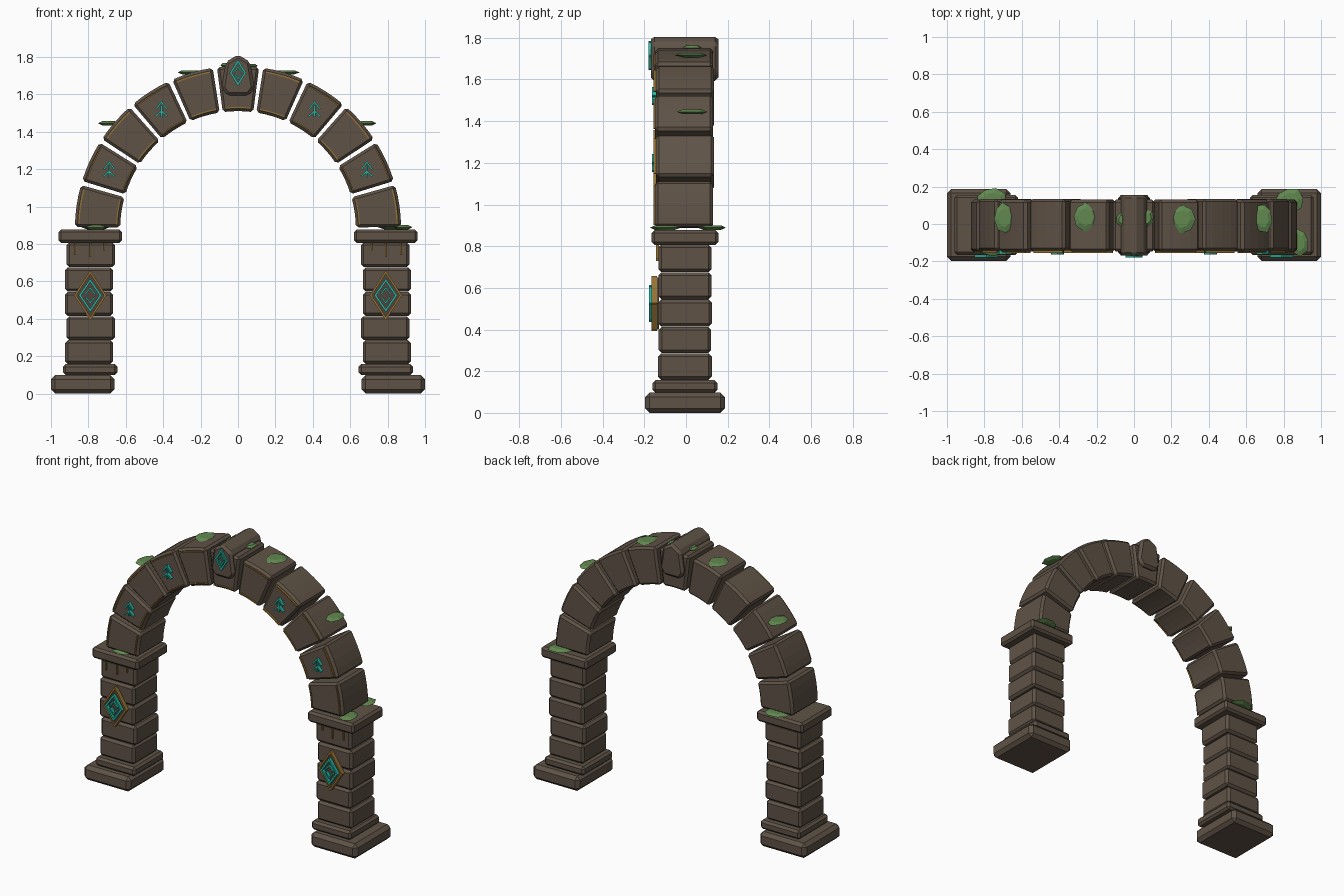
import bpy, bmesh, random
from math import sin, cos, radians, hypot, pi

random.seed(4)
cube = bpy.data.objects.get("Cube")
if cube:
    bpy.data.objects.remove(cube, do_unlink=True)


def material(name, rgb):
    m = bpy.data.materials.new(name)
    m.use_nodes = True
    m.diffuse_color = (*rgb, 1)
    m.node_tree.nodes["Principled BSDF"].inputs["Base Color"].default_value = (*rgb, 1)
    return m


STONE = material("brown stone", (0.115, 0.086, 0.062))
PLATE = material("dark plate", (0.085, 0.058, 0.045))
GOLD = material("old gold", (0.30, 0.17, 0.035))
TEAL = material("teal glow", (0.02, 0.46, 0.36))
MOSS = material("moss green", (0.12, 0.25, 0.08))


def finish(name, bm, mat, bevel=0):
    bmesh.ops.recalc_face_normals(bm, faces=bm.faces)
    mesh = bpy.data.meshes.new(name)
    bm.to_mesh(mesh)
    bm.free()
    mesh.materials.append(mat)
    obj = bpy.data.objects.new(name, mesh)
    bpy.context.collection.objects.link(obj)
    if bevel:
        mod = obj.modifiers.new("chamfer", "BEVEL")
        mod.width = bevel
        mod.segments = 1
        mod.limit_method = "ANGLE"
        mod.angle_limit = radians(30)
    return obj


def prism(name, polygons, y0, y1, mat, bevel=0):
    """Extrude outlines in the x-z plane from y0 to y1."""
    bm = bmesh.new()
    for poly in polygons:
        front = [bm.verts.new((x, y0, z)) for x, z in poly]
        back = [bm.verts.new((x, y1, z)) for x, z in poly]
        bm.faces.new(front)
        bm.faces.new(back[::-1])
        for i in range(len(poly)):
            j = (i + 1) % len(poly)
            bm.faces.new((front[i], front[j], back[j], back[i]))
    return finish(name, bm, mat, bevel)


def rect(x0, x1, z0, z1):
    return [(x0, z0), (x1, z0), (x1, z1), (x0, z1)]


def stroke(a, b, w):
    dx, dz = b[0] - a[0], b[1] - a[1]
    k = w / 2 / hypot(dx, dz)
    nx, nz, ex, ez = -dz * k, dx * k, dx * k, dz * k
    return [(a[0] - ex + nx, a[1] - ez + nz), (b[0] + ex + nx, b[1] + ez + nz),
            (b[0] + ex - nx, b[1] + ez - nz), (a[0] - ex - nx, a[1] - ez - nz)]


def diamond(x, z, w, h):
    return [(x, z + h), (x + w, z), (x, z - h), (x - w, z)]


def outline(points, w):
    return [stroke(p, points[(i + 1) % len(points)], w) for i, p in enumerate(points)]


def emblem(x, z, w, h):
    """Diamond rune with a chevron inside and a small foot."""
    lines = outline(diamond(x, z, w, h), 0.011)
    for s in (-1, 1):
        lines.append(stroke((x + s * w * .45, z + h * .1), (x, z + h * .5), 0.008))
        lines.append(stroke((x + s * w * .4, z - h * .15), (x, z - h * .5), 0.008))
    return lines


ARCH_Z = 0.88


def polar(r, deg, s):
    return (s * r * cos(radians(deg)), ARCH_Z + r * sin(radians(deg)))


def arc_band(r0, r1, a0, a1, s, n=4):
    angles = [a0 + (a1 - a0) * i / n for i in range(n + 1)]
    return [polar(r1, a, s) for a in angles] + [polar(r0, a, s) for a in reversed(angles)]


# Pillars: outer x, inner x, bottom, top, half depth, chamfer
COURSES = [
    ("pillar_base", 1.0, 0.66, 0.0, 0.098, 0.192, 0.022),
    ("pillar_plinth", 0.935, 0.645, 0.098, 0.157, 0.156, 0.014),
    ("pillar_block_1", 0.925, 0.668, 0.159, 0.285, 0.129, 0.015),
    ("pillar_block_2", 0.917, 0.657, 0.287, 0.413, 0.126, 0.015),
    ("pillar_block_3", 0.926, 0.668, 0.415, 0.543, 0.130, 0.015),
    ("pillar_block_4", 0.924, 0.668, 0.545, 0.674, 0.128, 0.015),
    ("pillar_block_5", 0.917, 0.657, 0.676, 0.808, 0.128, 0.015),
    ("pillar_capital", 0.96, 0.62, 0.806, 0.877, 0.160, 0.014),
]
STEP = 180 / 11
for s, side in ((-1, "right"), (1, "left")):
    for name, xo, xi, z0, z1, d, bev in COURSES:
        prism(f"{side}_{name}", [rect(s * xo, s * xi, z0, z1)], -0.005 - d, -0.005 + d, STONE, bev)

    # Diamond medallion on the pillar front
    cx, cz = s * 0.79, 0.525
    prism(f"{side}_medallion_plate", [diamond(cx, cz, 0.08, 0.125)], -0.157, -0.13, PLATE)
    prism(f"{side}_medallion_frame", outline(diamond(cx, cz, 0.08, 0.124), 0.011), -0.166, -0.138, GOLD)
    prism(f"{side}_medallion_rune", emblem(cx, cz, 0.055, 0.08), -0.178, -0.155, TEAL)

    # Gold drips below the capital
    drips = [rect(s * x - 0.004, s * x + 0.004, z, 0.81) for x, z in ((.87, .74), (.79, .73), (.715, .765))]
    prism(f"{side}_gold_drips", drips, -0.144, -0.13, GOLD)

    # Arch stones with gold edging, and runes on every second one
    for k in range(5):
        a0, a1 = k * STEP + 0.75, (k + 1) * STEP - 0.75
        y0, y1 = (-0.148, 0.130) if k % 2 == 0 else (-0.143, 0.134)
        prism(f"{side}_arch_stone_{k + 1}", [arc_band(0.63, 0.872, a0, a1, s)], y0, y1, STONE, 0.014)
        trim = [arc_band(r, r + 0.007, a0 + 1.2, a1 - 1.2, s) for r in (0.645, 0.848)]
        prism(f"{side}_arch_trim_{k + 1}", trim, -0.155, -0.14, GOLD)
        if k in (1, 3):
            x, z = polar(0.757, (k + 0.5) * STEP, s)
            rune = [stroke((x, z - 0.035), (x, z + 0.02), 0.009)]
            for t in (-1, 1):
                rune.append(stroke((x + t * 0.026, z + 0.008), (x, z + 0.042), 0.009))
                rune.append(stroke((x + t * 0.028, z - 0.032), (x, z - 0.006), 0.009))
            prism(f"{side}_arch_rune_{k + 1}", rune, -0.163, -0.14, TEAL)

# Crown stone and keystone
a0, a1 = 5 * STEP + 0.75, 6 * STEP - 0.75
prism("crown_stone", [arc_band(0.63, 0.872, a0, a1, 1)], -0.148, 0.130, STONE, 0.014)
prism("crown_trim", [arc_band(0.645, 0.652, a0 + 1.2, a1 - 1.2, 1)], -0.155, -0.14, GOLD)
half = [(0.058, 1.593), (0.087, 1.635), (0.065, 1.773)]
prism("keystone", [half + [(0, 1.812)] + [(-x, z) for x, z in reversed(half)]], -0.168, 0.155, STONE, 0.016)
prism("keystone_rune", emblem(0, 1.715, 0.038, 0.062), -0.18, -0.16, TEAL)

# Moss clumps: x, y, z, half width, half depth
CLUMPS = [
    (-0.26, 0.04, 1.717, 0.075, 0.08), (0.255, 0.03, 1.717, 0.075, 0.08),
    (-0.695, 0.035, 1.445, 0.06, 0.085), (0.685, 0.03, 1.445, 0.055, 0.085),
    (-0.76, 0.13, 0.889, 0.085, 0.07), (0.83, 0.125, 0.889, 0.085, 0.075),
    (-0.76, -0.115, 0.889, 0.075, 0.065), (0.88, -0.10, 0.889, 0.06, 0.075),
    (-0.06, 0.025, 1.755, 0.035, 0.04), (0.07, 0.03, 1.752, 0.04, 0.045),
]
for n, (x, y, z, rx, ry) in enumerate(CLUMPS):
    bm = bmesh.new()
    rings = [(0.6, -0.011), (1.0, 0.0), (0.62, 0.011)]
    sides, turn = 8, random.uniform(0, pi)
    jitter = [random.uniform(0.82, 1.05) for _ in range(sides)]
    loops = []
    for scale, dz in rings:
        loops.append([bm.verts.new((x + rx * scale * j * cos(turn + 2 * pi * i / sides),
                                    y + ry * scale * j * sin(turn + 2 * pi * i / sides), z + dz))
                      for i, j in enumerate(jitter)])
    for low, high in zip(loops, loops[1:]):
        for i in range(sides):
            j = (i + 1) % sides
            bm.faces.new((low[i], low[j], high[j], high[i]))
    bm.faces.new(loops[0][::-1])
    bm.faces.new(loops[-1])
    finish(f"moss_clump_{n + 1}", bm, MOSS)
